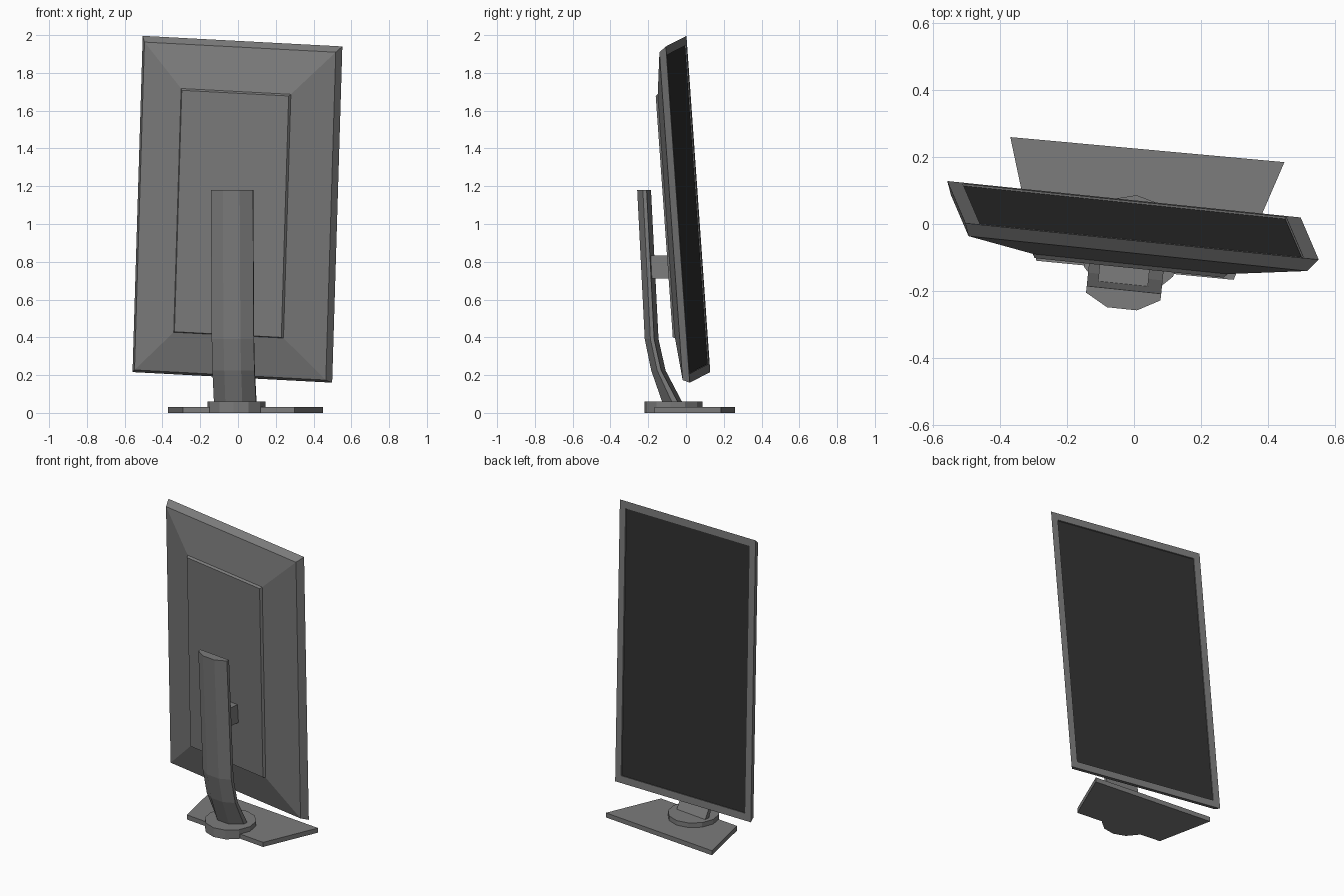
import bpy, bmesh, math
from mathutils import Vector, Matrix

if "Cube" in bpy.data.objects:
    bpy.data.objects.remove(bpy.data.objects["Cube"])

YAW = -0.104


def material(name, v):
    m = bpy.data.materials.new(name)
    m.diffuse_color = (v, v, v, 1)
    m.use_nodes = True
    m.node_tree.nodes["Principled BSDF"].inputs["Base Color"].default_value = m.diffuse_color
    return m


GREY = material("dark_grey", 0.2)
BLACK = material("screen_black", 0.03)


def loft(name, rings, mat, cap_start=True, cap_end=True):
    """Skin a list of equal-length closed rings."""
    bm = bmesh.new()
    vs = [[bm.verts.new(p) for p in r] for r in rings]
    n = len(vs[0])
    for a, b in zip(vs, vs[1:]):
        for i in range(n):
            j = (i + 1) % n
            bm.faces.new((a[i], a[j], b[j], b[i]))
    if cap_start:
        bm.faces.new(vs[0][::-1])
    if cap_end:
        bm.faces.new(vs[-1])
    bmesh.ops.recalc_face_normals(bm, faces=bm.faces)
    me = bpy.data.meshes.new(name)
    bm.to_mesh(me)
    bm.free()
    me.materials.append(mat)
    ob = bpy.data.objects.new(name, me)
    bpy.context.collection.objects.link(ob)
    return ob


# Display frame: width, height and depth directions of the leaning panel
C = Vector((-0.003, 0.011, 1.078))
U = Vector((1.057, -0.109, -0.056))
W = Vector((0.054, -0.126, 1.78))
N = Vector((0.32, 1.0, 0.25))


def rect(w, h, depth):
    return [C + U * (a * w / 2) + W * (b * h / 2) - N * depth
            for a, b in ((-1, -1), (1, -1), (1, 1), (-1, 1))]


# Housing: recessed bezel, rim, sloping back, raised rear panel
loft("display_housing", [
    rect(0.915, 0.948, 0.010),
    rect(0.915, 0.948, 0.0),
    rect(1.0, 1.0, 0.0),
    rect(0.958, 0.975, 0.038),
    rect(0.550, 0.725, 0.085),
    rect(0.535, 0.718, 0.097),
], GREY)

# Screen glass, just inside the bezel
loft("screen", [rect(0.914, 0.947, 0.009), rect(0.914, 0.947, 0.006)], BLACK)

ROT = Matrix.Rotation(YAW, 4, 'Z')

# Upright post: flat towards the display, faceted outside, flaring at the foot
section = [(-0.112, 0), (0.112, 0), (0.112, -0.02),
           (0.045, -0.057), (-0.045, -0.057), (-0.112, -0.02)]
path = [(1.18, -0.197, 1.0), (0.39, -0.157, 1.0),
        (0.225, -0.12, 1.05), (0.05, -0.028, 1.6)]  # z, y, depth scale
rings = []
for z, y, s in path:
    base = Vector((-0.03 + 0.104 * (y + 0.197), y, z))
    rings.append([base + ROT @ Vector((u, v * s, 0)) for u, v in section])
loft("stand_post", rings, GREY)

# Mount joining post and display
half = [(-0.075, -0.06), (0.075, -0.06), (0.075, 0.06), (-0.075, 0.06)]
loft("display_mount", [
    [Vector((-0.028 + 0.104 * (y + 0.13), y, 0.772 + dz)) + ROT @ Vector((u, 0, w))
     for u, w in half]
    for y, dz in ((-0.18, 0.0), (-0.06, 0.0))], GREY)

# Foot plate (trapezoid)
foot = [(-0.37, 0.26), (-0.292, -0.11), (0.298, -0.167), (0.45, 0.185)]
loft("foot_plate", [[Vector((x, y, z)) for x, y in foot] for z in (0, 0.03)], GREY)

# Round collar under the post
loft("post_collar", [
    [Vector((-0.008 + 0.154 * math.cos(a), -0.067 + 0.154 * math.sin(a), z))
     for a in (YAW + i * math.tau / 12 for i in range(12))]
    for z in (0, 0.06)], GREY)
